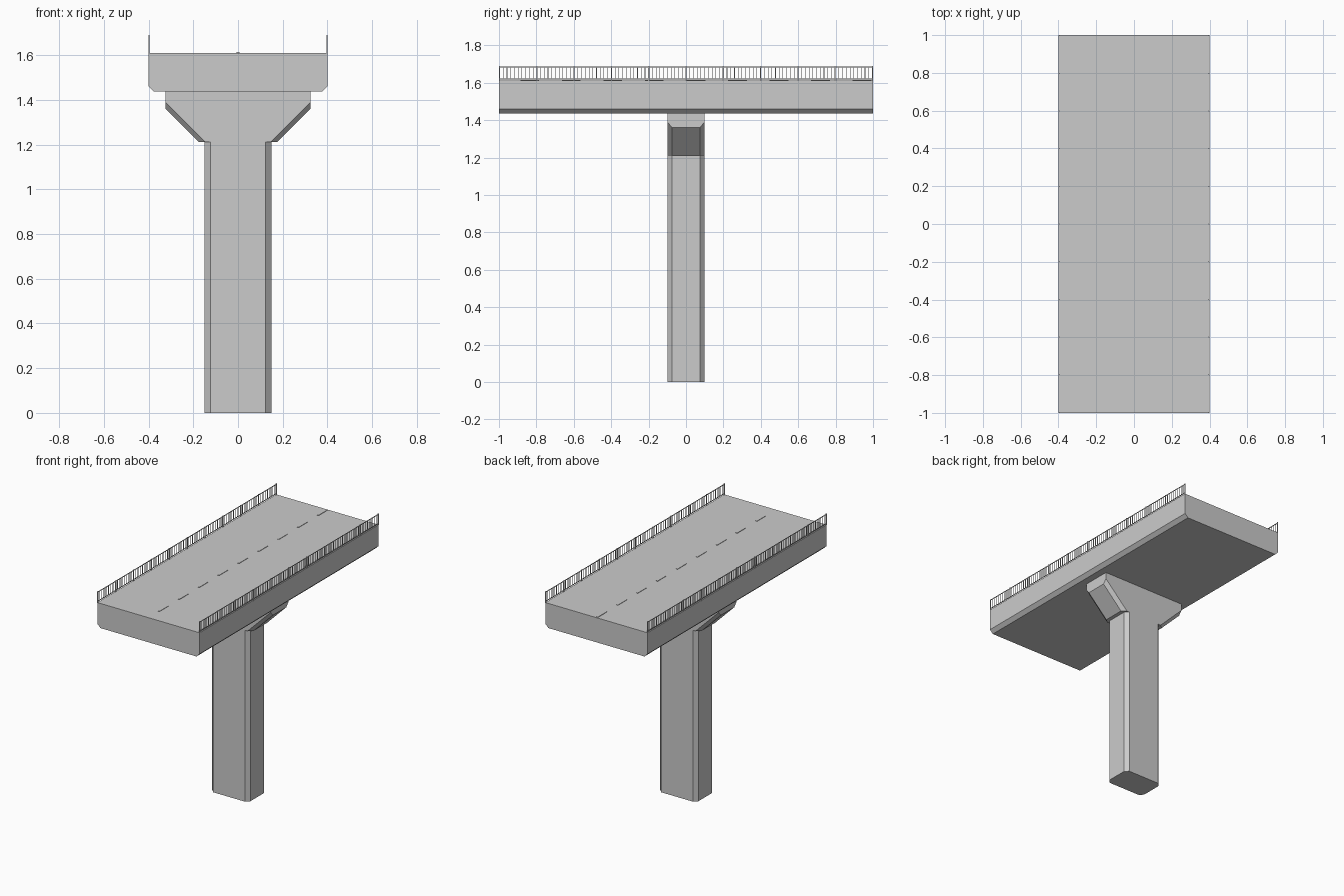
import bpy, bmesh

if "Cube" in bpy.data.objects:
    bpy.data.objects.remove(bpy.data.objects["Cube"])

DECK_TOP = 1.611


def finish(name, bm):
    bmesh.ops.recalc_face_normals(bm, faces=bm.faces)
    me = bpy.data.meshes.new(name)
    bm.to_mesh(me)
    bm.free()
    ob = bpy.data.objects.new(name, me)
    bpy.context.collection.objects.link(ob)
    return ob


def loft(name, rings):
    """Skin equal-length rings of points and cap both ends."""
    bm = bmesh.new()
    vs = [[bm.verts.new(p) for p in r] for r in rings]
    n = len(vs[0])
    for a, b in zip(vs, vs[1:]):
        for i in range(n):
            j = (i + 1) % n
            bm.faces.new((a[i], a[j], b[j], b[i]))
    bm.faces.new(vs[0])
    bm.faces.new(vs[-1])
    return finish(name, bm)


def box(bm, lo, hi):
    ret = bmesh.ops.create_cube(bm, size=1)
    for v in ret["verts"]:
        v.co = [(l + h) / 2 + c * (h - l) for l, h, c in zip(lo, hi, v.co)]


def mirrored(half):
    """Complete an x-symmetric outline from its right half."""
    return half + [(-x, z) for x, z in reversed(half)]


# Deck with chamfered lower edges
deck = mirrored([(0.375, 1.437), (0.4, 1.461), (0.4, DECK_TOP)])
loft("deck", [[(x, y, z) for x, z in deck] for y in (-1, 1)])

# Chamfered column
W, D, C = 0.149, 0.1, 0.025
column = mirrored([(W - C, -D), (W, -D + C), (W, D - C), (W - C, D)])
loft("column", [[(x, y, z) for x, y in column] for z in (0, 1.211)])

# Flared column head, with its sloping undersides chamfered
face = mirrored([(0.145, 1.211), (0.325, 1.391), (0.325, 1.437)])
core = mirrored([(0.175, 1.211), (0.325, 1.361), (0.325, 1.437)])
loft("column_head", [[(x, y, z) for x, z in prof] for y, prof in
                     ((-D, face), (-D + C, core), (D - C, core), (D, face))])

# Dashed centre line
bm = bmesh.new()
for i in range(9):
    y = -0.885 + i * 0.222
    box(bm, (-0.006, y, DECK_TOP - 0.002), (0.006, y + 0.1, DECK_TOP + 0.003))
finish("centre_line", bm)

# Railings: posts every 0.2, thin balusters between, top and bottom rails
X = 0.398
for side, s in (("left", -1), ("right", 1)):
    bm = bmesh.new()
    for i in range(11):
        y = -0.997 + i * 0.1994
        box(bm, (s * X - 0.003, y - 0.003, DECK_TOP - 0.002),
            (s * X + 0.003, y + 0.003, 1.69))
    finish(side + "_railing_posts", bm)

    bm = bmesh.new()
    for i in range(100):
        if i % 10:
            y = -0.997 + i * 0.01994
            box(bm, (s * X - 0.0015, y - 0.0015, 1.619),
                (s * X + 0.0015, y + 0.0015, 1.684))
    finish(side + "_railing_balusters", bm)

    bm = bmesh.new()
    for z in (1.618, 1.683):
        box(bm, (s * X - 0.002, -0.997, z), (s * X + 0.002, 0.997, z + 0.004))
    finish(side + "_railing_rails", bm)
